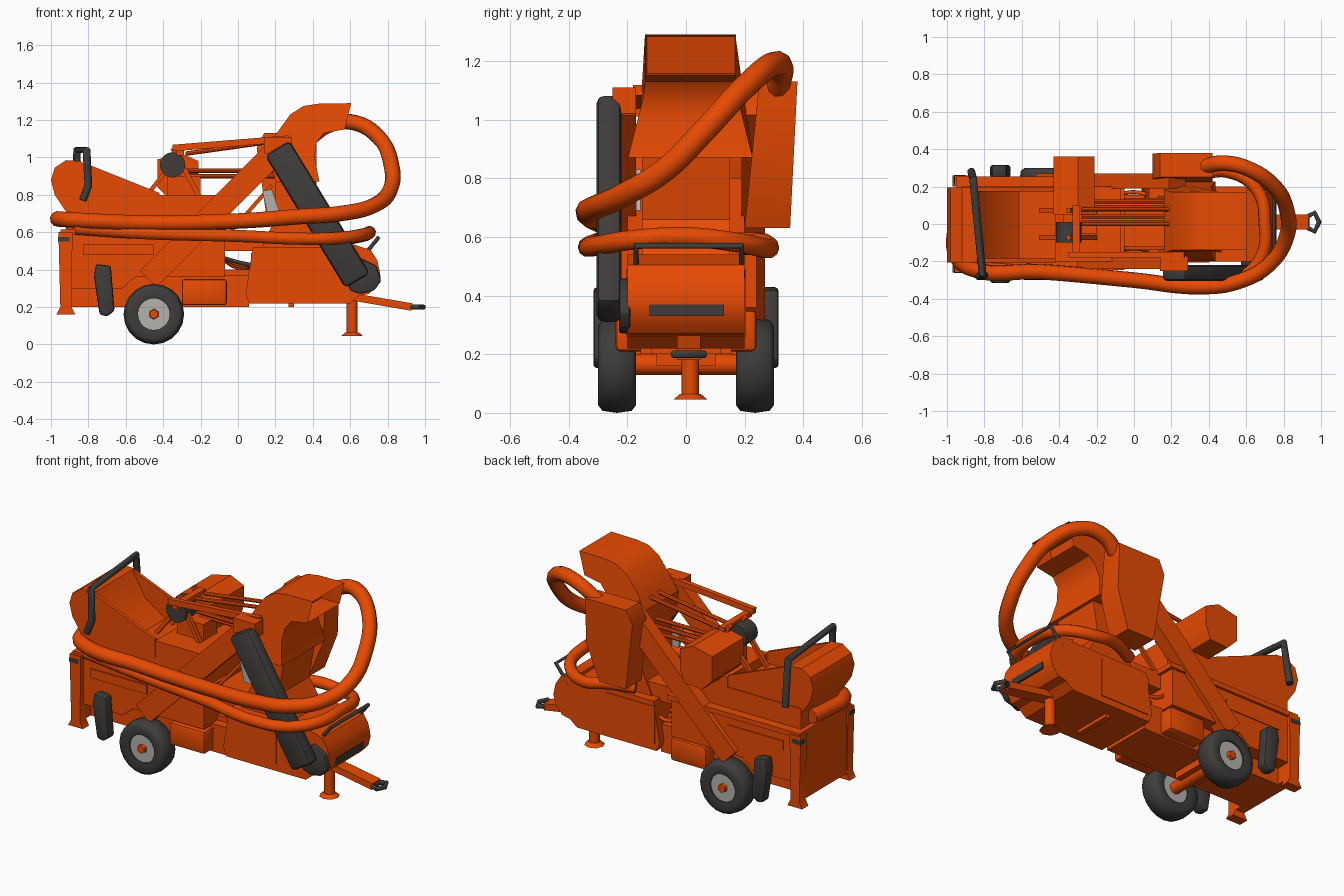
import bpy, bmesh, math
from mathutils import Vector


def material(name, rgb):
    m = bpy.data.materials.new(name)
    m.diffuse_color = (*rgb, 1)
    return m


ORANGE = material("orange paint", (0.88, 0.075, 0.001))
DARK = material("dark rubber", (0.05, 0.046, 0.044))
GREY = material("light grey metal", (0.46, 0.45, 0.42))


def finish(name, bm, mat, bevel=0, angle=35):
    bmesh.ops.recalc_face_normals(bm, faces=bm.faces)
    if bevel:
        bmesh.ops.bevel(bm, geom=bm.edges[:], offset=bevel, segments=2, affect='EDGES', profile=0.5)
    me = bpy.data.meshes.new(name)
    bm.to_mesh(me)
    bm.free()
    me.materials.append(mat)
    for p in me.polygons:
        p.use_smooth = True
    me.set_sharp_from_angle(angle=math.radians(angle))
    ob = bpy.data.objects.new(name, me)
    bpy.context.collection.objects.link(ob)
    return ob


def prism(name, pts, y0, y1, mat=ORANGE, bevel=0, shape=None, open_edge=None):
    """Extrude an x-z profile along y; shape(y, z) may move the sides, open_edge recesses one rim face."""
    bm = bmesh.new()
    a, b = ([bm.verts.new((x, shape(y, z) if shape else y, z)) for x, z in pts] for y in (y0, y1))
    bm.faces.new(a)
    bm.faces.new(b[::-1])
    n = len(pts)
    rim = [bm.faces.new((a[i], b[i], b[(i + 1) % n], a[(i + 1) % n])) for i in range(n)]
    if open_edge is not None:
        bmesh.ops.recalc_face_normals(bm, faces=bm.faces)
        f = rim[open_edge]
        bmesh.ops.inset_individual(bm, faces=[f], thickness=0.01)
        bmesh.ops.translate(bm, verts=f.verts, vec=(-0.12, 0, 0))
    return finish(name, bm, mat, bevel)


def box(name, x0, x1, y0, y1, z0, z1, mat=ORANGE, bevel=0):
    return prism(name, [(x0, z0), (x1, z0), (x1, z1), (x0, z1)], y0, y1, mat, bevel)


def beam(name, a, b, width, y0, y1, mat=ORANGE, bevel=0):
    a, b = Vector(a), Vector(b)
    d = (b - a).normalized()
    n = Vector((-d.y, d.x)) * width / 2
    return prism(name, [tuple(p) for p in (a + n, b + n, b - n, a - n)], y0, y1, mat, bevel)


def cyl(name, a, b, r, mat=ORANGE, r2=None, sides=16):
    a, b = Vector(a), Vector(b)
    bm = bmesh.new()
    bmesh.ops.create_cone(bm, cap_ends=True, segments=sides, radius1=r, radius2=r if r2 is None else r2,
                          depth=(b - a).length)
    bm.transform((b - a).to_track_quat('Z', 'Y').to_matrix().to_4x4())
    bmesh.ops.translate(bm, verts=bm.verts, vec=(a + b) / 2)
    return finish(name, bm, mat)


def tube(name, pts, r, mat=ORANGE, smooth=True, closed=False):
    cu = bpy.data.curves.new(name, 'CURVE')
    cu.dimensions = '3D'
    cu.bevel_depth, cu.bevel_resolution, cu.use_fill_caps = r, 3, True
    sp = cu.splines.new('BEZIER')
    sp.bezier_points.add(len(pts) - 1)
    sp.use_cyclic_u = closed
    sp.resolution_u = 6 if smooth else 1
    for p, co in zip(sp.bezier_points, pts):
        p.co = co
        p.handle_left_type = p.handle_right_type = 'AUTO' if smooth else 'VECTOR'
    tmp = bpy.data.objects.new(name + "_path", cu)
    bpy.context.collection.objects.link(tmp)
    bpy.context.view_layer.update()
    me = bpy.data.meshes.new_from_object(tmp.evaluated_get(bpy.context.evaluated_depsgraph_get()))
    bpy.data.objects.remove(tmp)
    bm = bmesh.new()
    bm.from_mesh(me)
    return finish(name, bm, mat, angle=50)


def tyre(name, x, y, z, profile, segs=20):
    bm = bmesh.new()
    rings = []
    for i in range(segs):
        t = 2 * math.pi * i / segs
        rings.append([bm.verts.new((x + r * math.cos(t), y + h, z + r * math.sin(t))) for r, h in profile])
    n = len(profile)
    for i in range(segs):
        p, q = rings[i], rings[(i + 1) % segs]
        for j in range(n):
            bm.faces.new((p[j], q[j], q[(j + 1) % n], p[(j + 1) % n]))
    return finish(name, bm, DARK, angle=50)


# Rear body, lower chassis and end panel
box("lower_chassis", -0.9, 0.06, -0.155, 0.155, 0.2, 0.37)
prism("rear_body", [(-0.9, 0.3), (-0.62, 0.3), (-0.55, 0.36), (-0.07, 0.36), (-0.07, 0.61), (-0.9, 0.61)], -0.23, 0.24)
box("rear_panel", -0.95, -0.89, -0.24, 0.25, 0.2, 0.6)
box("upper_body", -0.92, -0.07, -0.2, 0.2, 0.6, 0.74)
box("front_deck", -0.42, -0.07, -0.2, 0.2, 0.73, 0.8)
box("body_rail", -0.95, -0.05, -0.245, 0.255, 0.585, 0.615)

# Rear hopper: rounded back and open sloping sides
prism("hopper_back", [(-0.9, 0.68), (-0.98, 0.8), (-1.0, 0.88), (-0.98, 0.945), (-0.92, 0.985), (-0.84, 0.98),
                      (-0.75, 0.83), (-0.6, 0.73)], -0.205, 0.195)
for y in (-0.205, 0.175):
    prism("hopper_side", [(-0.9, 0.7), (-0.88, 0.98), (-0.82, 0.97), (-0.42, 0.81), (-0.42, 0.7)], y, y + 0.02)
tube("rear_handle", [(-0.83, -0.28, 0.77), (-0.8, -0.275, 0.85), (-0.81, -0.265, 1.04), (-0.86, 0.24, 1.04),
                     (-0.87, 0.28, 0.77)], 0.021, DARK, smooth=False)

# Parts repeated on both sides
TYRE = [(0.085, -0.055), (0.135, -0.065), (0.155, -0.05), (0.162, 0), (0.155, 0.05), (0.135, 0.065), (0.085, 0.055)]
for s in (-1, 1):
    def ys(a, b):
        return (s * a, s * b) if s > 0 else (s * b, s * a)
    y = s * 0.235
    tyre("wheel_tyre", -0.45, y, 0.162, TYRE)
    cyl("wheel_rim", (-0.45, y - 0.045, 0.162), (-0.45, y + 0.045, 0.162), 0.092, GREY, sides=20)
    cyl("wheel_cap", (-0.45, y, 0.162), (-0.45, s * 0.3, 0.162), 0.035, r2=0.025, sides=6)
    prism("mudguard", [(-0.77, 0.36), (-0.74, 0.16), (-0.7, 0.15), (-0.66, 0.18), (-0.68, 0.42), (-0.76, 0.43)],
          *ys(0.25, 0.315), DARK, 0.012)
    beam("mudguard_arm", (-0.72, 0.3), (-0.72, 0.4), 0.04, *ys(0.15, 0.26))
    prism("rear_leg", [(-0.97, 0.16), (-0.87, 0.16), (-0.89, 0.2), (-0.885, 0.6), (-0.96, 0.6), (-0.95, 0.2)],
          *ys(0.2, 0.26))
    box("leg_reflector", -0.962, -0.9, *ys(0.22, 0.262), 0.55, 0.575, DARK)
    box("side_vent", -0.83, -0.45, *ys(0.235, 0.245), 0.48, 0.535)
    box("under_box", -0.3, -0.06, *ys(0.13, 0.24), 0.21, 0.35, bevel=0.015)
    beam("elevator_arm", (-0.48, 0.35), (0.23, 1.06), 0.125, *((-0.24, -0.17) if s < 0 else (0.19, 0.27)))
    box("front_panel", 0.07, 0.4, *ys(0.19, 0.205), 0.26, 0.49)
    beam("hopper_strut", (-0.5, 0.78), (-0.36, 0.96), 0.022, *ys(0.06, 0.085))
    beam("rear_strut", (-0.35, 1.05), (-0.2, 0.78), 0.025, *ys(0.06, 0.085))
    beam("chute_strut", (-0.06, 0.58), (0.18, 0.85), 0.02, *ys(0.12, 0.14))
cyl("axle", (-0.45, -0.23, 0.165), (-0.45, 0.23, 0.165), 0.035)
box("axle_block", -0.52, -0.38, -0.1, 0.1, 0.16, 0.22)

# Front body, engine drum and connecting pipes
prism("front_body", [(0.04, 0.27), (0.06, 0.22), (0.6, 0.22), (0.66, 0.27), (0.66, 0.52), (0.08, 0.52)], -0.2, 0.2)
prism("engine_drum", [(0.6, 0.25), (0.7, 0.27), (0.745, 0.32), (0.76, 0.38), (0.745, 0.45), (0.71, 0.505),
                      (0.6, 0.54)], -0.2, 0.2)
box("drum_slot", 0.75, 0.762, -0.125, 0.13, 0.33, 0.37, DARK)
tube("front_guard", [(0.66, -0.17, 0.46), (0.75, -0.17, 0.57), (0.75, 0.19, 0.57), (0.66, 0.19, 0.46)], 0.011, DARK, False)
box("joint_upper", -0.08, 0.2, -0.14, 0.14, 0.5, 0.6)
box("joint_lower", -0.08, 0.06, -0.1, 0.1, 0.35, 0.4)
for i in range(4):
    y = -0.15 + 0.1 * i
    tube("joint_pipe", [(-0.1, y, 0.47), (0, y + 0.02, 0.44 - 0.01 * i), (0.1, y, 0.42)], 0.011, DARK if i == 0 else ORANGE)

# Drawbar, tow ring and jack
beam("drawbar", (0.55, 0.265), (0.93, 0.2), 0.04, -0.03, 0.05)
ring = [(0.955 + 0.035 * math.cos(t), 0.01 + 0.052 * math.sin(t), 0.2) for t in (2 * math.pi * i / 5 for i in range(5))]
tube("tow_ring", ring, 0.014, DARK, False, True)
cyl("jack_post", (0.61, 0.015, 0.06), (0.61, 0.015, 0.3), 0.03)
cyl("jack_foot", (0.61, 0.015, 0.045), (0.61, 0.015, 0.065), 0.058, r2=0.035, sides=8)
box("jack_stop", 0.27, 0.3, -0.12, 0.12, 0.2, 0.24)

# Discharge hood with open spout, and chute below
prism("discharge_hood", [(0.2, 0.87), (0.16, 1.04), (0.2, 1.12), (0.28, 1.23), (0.35, 1.275), (0.43, 1.287), (0.605, 1.29),
                         (0.57, 1.15), (0.46, 1.13), (0.42, 1.08), (0.41, 1.0), (0.435, 0.87)], -1, 1,
      shape=lambda y, z: 0.015 + y * (0.155 if z > 1.1 else 0.155 + 0.25 * (1.1 - z)), open_edge=6)
prism("chute", [(0.2, 0.9), (0.42, 0.9), (0.38, 0.66), (0.48, 0.5), (0.12, 0.5), (0.2, 0.68)], -0.15, 0.15)
prism("chute_plate", [(0.13, 0.82), (0.18, 0.83), (0.23, 0.69), (0.16, 0.69)], -0.17, -0.155, GREY)

# Dark belt conveyor on the front side, with bent foot
beam("belt_conveyor", (0.21, 1.05), (0.64, 0.34), 0.155, -0.305, -0.22, DARK, 0.025)
prism("conveyor_foot", [(0.57, 0.38), (0.6, 0.29), (0.65, 0.27), (0.73, 0.29), (0.765, 0.34), (0.74, 0.42), (0.66, 0.46)],
      -0.228, -0.19, DARK, 0.008)
box("conveyor_head", 0.14, 0.29, -0.25, -0.17, 1.02, 1.11)

# Filter box on the back side
prism("filter_box", [(0.1, 1.05), (0.14, 1.13), (0.42, 1.13), (0.42, 0.85), (0.34, 0.63), (0.16, 0.63)], 0, 1,
      shape=lambda y, z: (0.355 + 0.05 * (z - 0.63)) if y else 0.2 + 0.1 * (z - 0.63))

# Upper tank, dark motor and long rods
prism("upper_tank", [(-0.43, 0.84), (-0.36, 0.77), (-0.24, 0.78), (-0.21, 0.86), (-0.21, 0.98), (-0.3, 1.02), (-0.43, 0.99)],
      0.05, 0.36)
cyl("motor", (-0.35, -0.1, 0.96), (-0.35, 0.01, 0.96), 0.068, DARK)
box("motor_stand", -0.38, -0.2, -0.05, 0.08, 0.79, 0.9)
beam("top_beam", (-0.35, 1.05), (0.27, 1.1), 0.035, -0.18, -0.15)
for i, (za, zb) in enumerate(((1.02, 1.09), (0.93, 0.93), (0.9, 0.9))):
    for y in (0.0, 0.08):
        cyl("long_rod", (-0.28, y + 0.02 * i, za), (0.22, y + 0.02 * i, zb), 0.012, sides=8)
box("rod_cross", -0.33, -0.29, -0.17, 0.1, 1.01, 1.04)

# Long suction hoses
tube("upper_hose", [(0.38, 0.31, 1.1), (0.48, 0.325, 1.17), (0.6, 0.3, 1.19), (0.75, 0.2, 1.11), (0.82, 0.06, 0.96),
                    (0.815, -0.07, 0.83), (0.73, -0.21, 0.745), (0.55, -0.31, 0.7), (0.35, -0.335, 0.685),
                    (0, -0.3, 0.66), (-0.5, -0.255, 0.65), (-0.88, -0.235, 0.665), (-0.95, -0.17, 0.67),
                    (-0.955, 0, 0.67), (-0.94, 0.13, 0.67)], 0.042)
tube("lower_hose", [(-0.87, -0.235, 0.62), (-0.5, -0.255, 0.595), (0, -0.3, 0.58), (0.35, -0.335, 0.565),
                    (0.55, -0.3, 0.57), (0.68, -0.18, 0.59), (0.7, 0, 0.6), (0.66, 0.18, 0.58),
                    (0.5, 0.28, 0.56), (0.35, 0.26, 0.58), (0.2, 0.2, 0.57)], 0.034)
